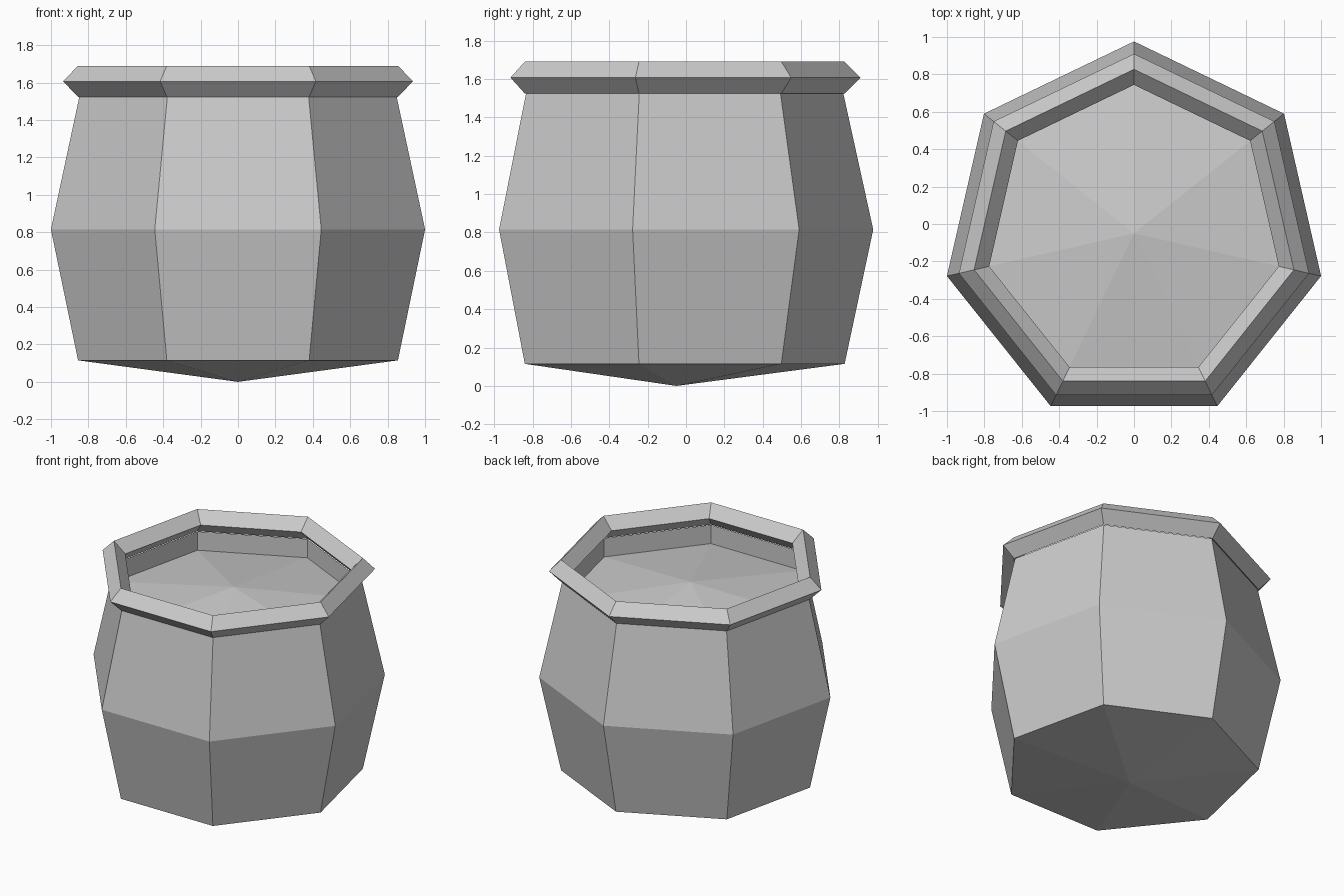
import bpy
import bmesh
from math import cos, sin, pi

cube = bpy.data.objects.get("Cube")
if cube:
    bpy.data.objects.remove(cube, do_unlink=True)

SIDES = 7
CENTRE_Y = -0.05

clay = bpy.data.materials.new("light_grey_clay")
clay.use_nodes = True
GREY = (0.6, 0.6, 0.6, 1)
clay.diffuse_color = GREY
clay.node_tree.nodes["Principled BSDF"].inputs["Base Color"].default_value = GREY


def lathe(name, profile, closed=False):
    """Turn (radius, z) points around the axis; radius zero makes a tip."""
    bm = bmesh.new()
    rings = []
    for r, z in profile:
        if r == 0:
            rings.append([bm.verts.new((0, 0, z))] * SIDES)
        else:
            angles = [pi / 2 + 2 * pi * k / SIDES for k in range(SIDES)]
            rings.append([bm.verts.new((r * cos(a), r * sin(a), z)) for a in angles])
    pairs = list(zip(rings, rings[1:]))
    if closed:
        pairs.append((rings[-1], rings[0]))
    for low, high in pairs:
        for k in range(SIDES):
            n = (k + 1) % SIDES
            corners = dict.fromkeys((low[k], low[n], high[n], high[k]))
            bm.faces.new(list(corners))
    bmesh.ops.recalc_face_normals(bm, faces=bm.faces)
    mesh = bpy.data.meshes.new(name)
    bm.to_mesh(mesh)
    bm.free()
    mesh.materials.append(clay)
    obj = bpy.data.objects.new(name, mesh)
    obj.location.y = CENTRE_Y
    bpy.context.collection.objects.link(obj)
    return obj


# Barrel body: pointed base, bulging wall, sunken domed floor
lathe("pot_body", [(0, 0), (0.877, 0.115), (1.026, 0.815), (0.87, 1.525),
                   (0.87, 1.385), (0, 1.5)])

# Diamond-section rim
RIM_RADIUS, RIM_Z, RIM_SIZE = 0.877, 1.607, 0.083
lathe("pot_rim", [(RIM_RADIUS + RIM_SIZE * cos(k * pi / 2),
                   RIM_Z + RIM_SIZE * sin(k * pi / 2)) for k in range(4)], closed=True)
